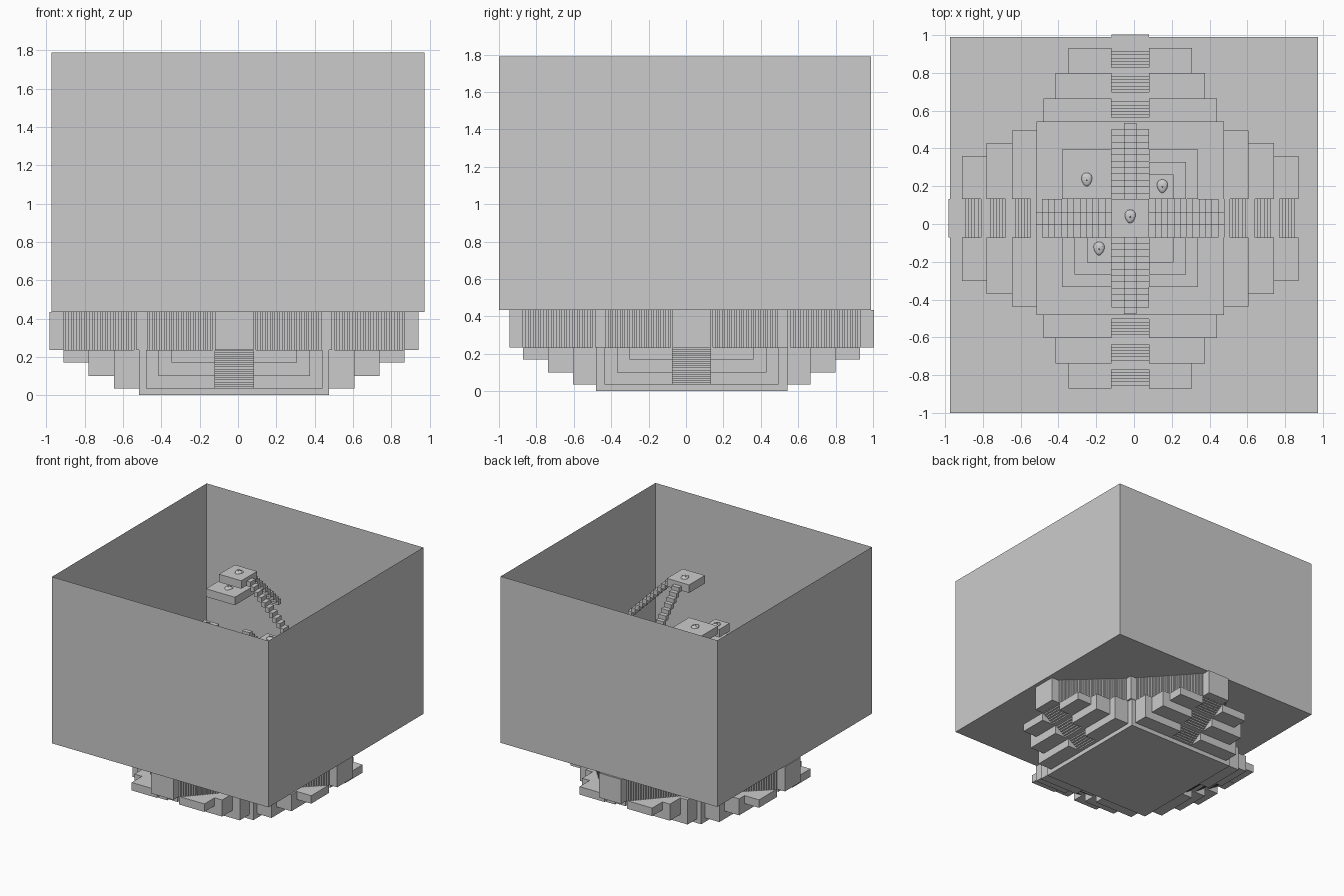
import bpy, bmesh, math
from mathutils import Matrix, Vector

if "Cube" in bpy.data.objects:
    bpy.data.objects.remove(bpy.data.objects["Cube"])

CX, CY, YS = -0.02, 0.03, 1.012      # centre of the stepped structure, slight y stretch
MID = 0.335                          # mirror height between lower and upper terraces

stone = bpy.data.materials.new("grey_stone")
stone.diffuse_color = (0.6, 0.6, 0.6, 1)
stone.use_nodes = True
stone.node_tree.nodes["Principled BSDF"].inputs["Base Color"].default_value = stone.diffuse_color


def finish(bm, name):
    bmesh.ops.recalc_face_normals(bm, faces=bm.faces)
    me = bpy.data.meshes.new(name)
    bm.to_mesh(me)
    bm.free()
    me.materials.append(stone)
    ob = bpy.data.objects.new(name, me)
    bpy.context.collection.objects.link(ob)
    return ob


def prism(bm, pts, vec):
    """Extrude a closed polygon of 3D points along vec."""
    f = bm.faces.new([bm.verts.new(p) for p in pts])
    r = bmesh.ops.extrude_face_region(bm, geom=[f], use_keep_orig=True)
    vs = [v for v in r["geom"] if isinstance(v, bmesh.types.BMVert)]
    bmesh.ops.translate(bm, verts=vs, vec=vec)


def box(bm, x0, x1, y0, y1, z0, z1):
    prism(bm, [(x0, y0, z0), (x1, y0, z0), (x1, y1, z0), (x0, y1, z0)], (0, 0, z1 - z0))


def place(bm, turn=0):
    """Turn an arm built along +x, stretch it and move it to the centre."""
    m = Matrix.Translation((CX, CY, 0)) @ Matrix.Diagonal((1, YS, 1, 1)) \
        @ Matrix.Rotation(turn * math.pi / 2, 4, 'Z')
    bm.transform(m)


def mirror_up(bm):
    bm.transform(Matrix.Translation((0, 0, 2 * MID)) @ Matrix.Diagonal((1, 1, -1, 1)))


# open room: four walls and a floor
bm = bmesh.new()
bmesh.ops.create_cube(bm, size=1)
top = [f for f in bm.faces if f.calc_center_median().z > 0.4]
bmesh.ops.delete(bm, geom=top, context='FACES_ONLY')
bm.transform(Matrix.Translation((0, -0.005, 1.1125)) @ Matrix.Diagonal((1.95, 1.99, 1.355, 1)))
finish(bm, "room_walls")

# zigzag diamond wall under the floor, one corner turned four times
N = 28
corner = [(0.963, 0.1), (0.893, 0.1)]
for i in range(N):
    a, b = 0.893 - (0.893 - 0.51) * (i + 1) / N, 0.1 + 0.355 * (i + 1) / N
    corner += [(corner[-1][0], b), (a, b)]
half = corner + [(0.51, 0.51)]
corner = half + [(y, x) for x, y in reversed(corner)]
outline = []
for k in range(4):
    c, s = round(math.cos(k * math.pi / 2)), round(math.sin(k * math.pi / 2))
    outline += [(c * x - s * y, s * x + c * y, 0.235) for x, y in corner]
bm = bmesh.new()
prism(bm, outline, (0, 0, 0.2))
place(bm)
finish(bm, "zigzag_wall")

# terraces with cut-in stairs, below the floor and mirrored above it
TIERS = [(0.627, 0.46, 0.035, 0.10), (0.76, 0.395, 0.10, 0.17), (0.89, 0.327, 0.17, 0.234)]
for up in (False, True):
    side = "upper" if up else "lower"
    bm = bmesh.new()
    box(bm, -0.496, 0.496, -0.506, 0.506, 0, 0.235)
    if up:
        mirror_up(bm)
    place(bm)
    finish(bm, side + "_base")
    for turn in range(4):
        bm = bmesh.new()
        for r, hw, z0, z1 in TIERS:
            box(bm, 0.4, r, 0.1, hw, z0, 0.235)
            box(bm, 0.4, r, -hw, -0.1, z0, 0.235)
            n, d = 6, 0.1
            pts = [(0.4, -0.1, z0), (r - d, -0.1, z0)]
            for i in range(n):
                z = z0 + (z1 - z0) * (i + 1) / n
                pts += [(r - d + d * i / n, -0.1, z), (r - d + d * (i + 1) / n, -0.1, z)]
            pts += [(r, -0.1, 0.235), (0.4, -0.1, 0.235)]
            prism(bm, pts, (0, 0.2, 0))
        if up:
            mirror_up(bm)
        place(bm, turn)
        finish(bm, side + "_terraces")


# thin floating flights descending outward from the centre
def flight(bm, y0, y1, ztop, n=12, r0=0.1, r1=0.5, thick=0.04):
    d = (r1 - r0) / n
    upper, lower = [], []
    for i in range(n):
        z = ztop - d * (i + 1)
        upper += [(r0 + d * i, y0, z), (r0 + d * (i + 1), y0, z)]
        lower += [(r0 + d * i, y0, z - thick), (r0 + d * (i + 1), y0, z - thick)]
    prism(bm, upper + lower[::-1], (0, y1 - y0, 0))


for turn in range(4):
    bm = bmesh.new()
    for strip, z in enumerate((1.07, 1.2, 1.07)):
        y = -0.1 + strip * 0.0667
        flight(bm, y, y + 0.0667, z)
    if turn < 2:
        flight(bm, -0.033, 0.033, 1.69)
    place(bm, turn)
    finish(bm, "floating_stairs")

# floating platforms: centre and four nested corner stacks
bm = bmesh.new()
box(bm, -0.1, 0.1, -0.1, 0.1, 1.62, 1.685)
box(bm, -0.1, 0.1, -0.1, 0.1, 1.0, 1.07)
STACKS = [(1, 1, ((0.13, 1.13), (0.195, 1.0), (0.26, 0.87))),
          (-1, 1, ((0.26, 1.42),)),
          (-1, -1, ((0.13, 1.28), (0.195, 1.15), (0.26, 1.02))),
          (1, -1, ((0.13, 1.13), (0.195, 1.0), (0.26, 0.87)))]
for sx, sy, levels in STACKS:
    for size, z in levels:
        xs = sorted((sx * 0.1, sx * (0.1 + size)))
        ys = sorted((sy * 0.1, sy * (0.1 + size)))
        box(bm, *xs, *ys, z - 0.065, z)
place(bm)
finish(bm, "floating_platforms")

# small face masks lying on the platforms
for x, y, z in ((-0.02, 0.04, 1.685), (0.15, 0.2, 1.13), (-0.25, 0.235, 1.42), (-0.185, -0.13, 1.28)):
    bm = bmesh.new()
    bmesh.ops.create_uvsphere(bm, u_segments=16, v_segments=8, radius=1)
    for v in bm.verts:                       # narrower chin
        v.co.x *= 1 + 0.25 * v.co.y
    bm.transform(Matrix.Diagonal((0.028, 0.036, 0.014, 1)))
    bmesh.ops.create_cone(bm, cap_ends=True, segments=4, radius1=0.007, radius2=0.001, depth=0.012,
                          matrix=Matrix.Translation((0, -0.003, 0.015)))
    for ex in (-0.011, 0.011):               # brows
        bmesh.ops.create_cube(bm, size=1, matrix=Matrix.Translation((ex, 0.011, 0.012))
                              @ Matrix.Diagonal((0.012, 0.004, 0.006, 1)))
    bm.transform(Matrix.Translation((x, y, z)))
    finish(bm, "face_mask")
